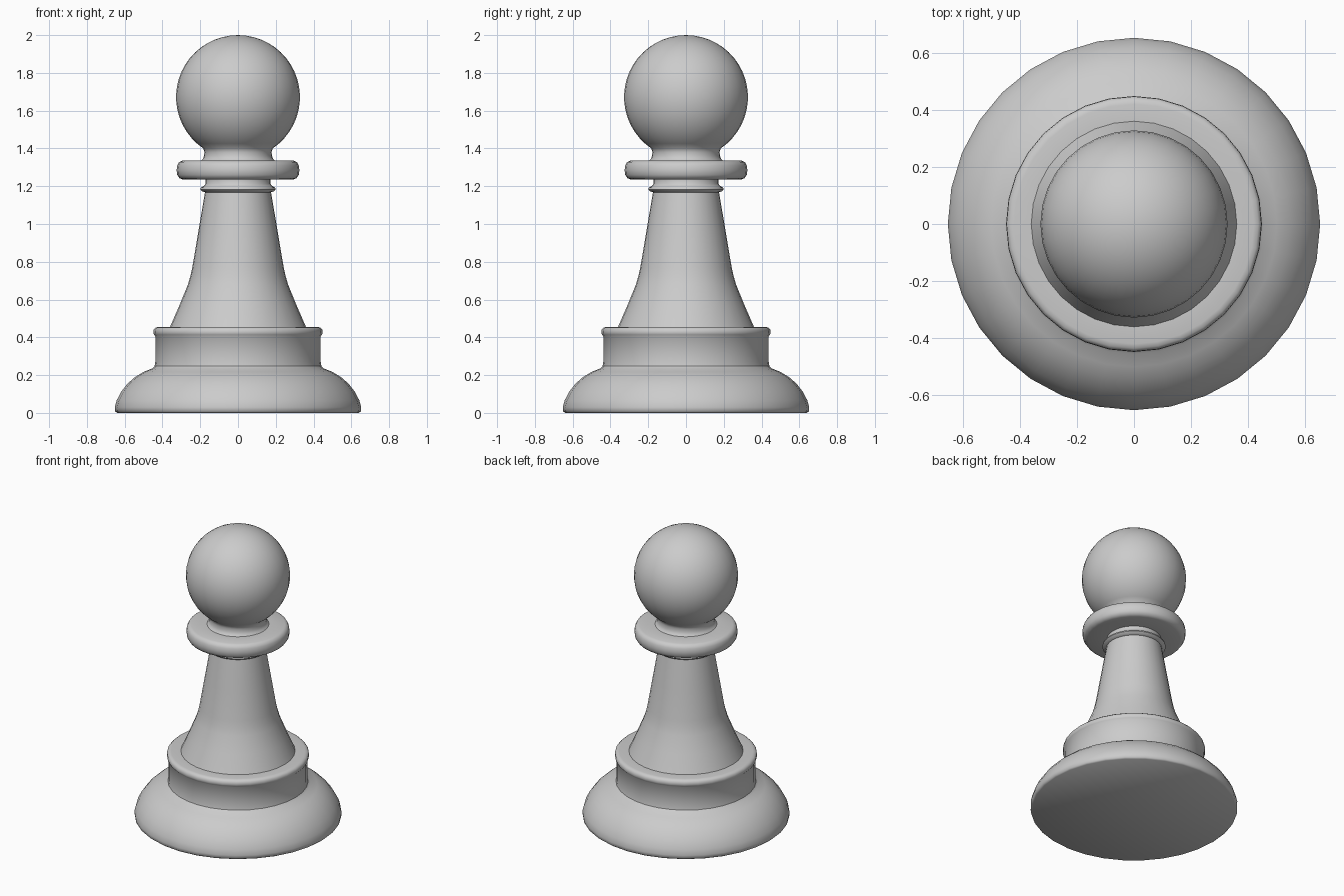
import bpy, bmesh, math

if "Cube" in bpy.data.objects:
    bpy.data.objects.remove(bpy.data.objects["Cube"])

SEGMENTS = 32


def lathe(name, profile, sharp=50):
    """Revolve a list of (radius, height) points around z; radius 0 is a pole."""
    bm = bmesh.new()
    rings = []
    for r, z in profile:
        count = SEGMENTS if r > 1e-5 else 1
        rings.append([bm.verts.new((r * math.cos(2 * math.pi * i / SEGMENTS),
                                    r * math.sin(2 * math.pi * i / SEGMENTS), z))
                      for i in range(count)])
    for low, high in zip(rings, rings[1:]):
        for i in range(SEGMENTS):
            j = (i + 1) % SEGMENTS
            if len(low) == 1:
                bm.faces.new((low[0], high[j], high[i]))
            elif len(high) == 1:
                bm.faces.new((low[i], low[j], high[0]))
            else:
                bm.faces.new((low[i], low[j], high[j], high[i]))
    mesh = bpy.data.meshes.new(name)
    bm.to_mesh(mesh)
    bm.free()
    obj = bpy.data.objects.new(name, mesh)
    bpy.context.collection.objects.link(obj)
    bpy.ops.object.select_all(action='DESELECT')
    obj.select_set(True)
    bpy.context.view_layer.objects.active = obj
    bpy.ops.object.shade_smooth_by_angle(angle=math.radians(sharp))
    return obj


# Domed foot with a flat underside
lathe("foot", [(0, 0), (0.64, 0), (0.65, 0.008), (0.652, 0.03), (0.643, 0.065),
               (0.62, 0.11), (0.585, 0.155), (0.545, 0.19), (0.50, 0.217),
               (0.455, 0.235), (0.442, 0.247)])

# Straight drum with a small bead around its top rim
lathe("drum", [(0.442, 0.247), (0.438, 0.27), (0.438, 0.405), (0.445, 0.414),
               (0.448, 0.425), (0.446, 0.442), (0.435, 0.452), (0.42, 0.455),
               (0.36, 0.455)])

# Tapering stem
lathe("stem", [(0.36, 0.455), (0.31, 0.57), (0.265, 0.68), (0.252, 0.725),
               (0.242, 0.77), (0.21, 0.96), (0.175, 1.168)])

# Thin ring and short neck below the collar
lathe("neck_ring", [(0.175, 1.168), (0.188, 1.172), (0.199, 1.183), (0.197, 1.192),
                    (0.18, 1.203), (0.172, 1.212), (0.172, 1.235)])

# Wide rounded collar
lathe("collar", [(0.172, 1.235), (0.29, 1.235), (0.31, 1.242), (0.322, 1.26),
                 (0.325, 1.285), (0.322, 1.31), (0.312, 1.328), (0.295, 1.335),
                 (0.195, 1.335)])

# Ball head, with a flared throat where it meets the collar
centre, radius, start = 1.672, 0.328, -56
arc = [(radius * math.cos(math.radians(a)), centre + radius * math.sin(math.radians(a)))
       for a in [start + (90 - start) * k / 20 for k in range(20)]]
lathe("head", [(0.195, 1.335), (0.185, 1.345), (0.18, 1.36), (0.178, 1.38)]
      + arc + [(0, 2.0)])
